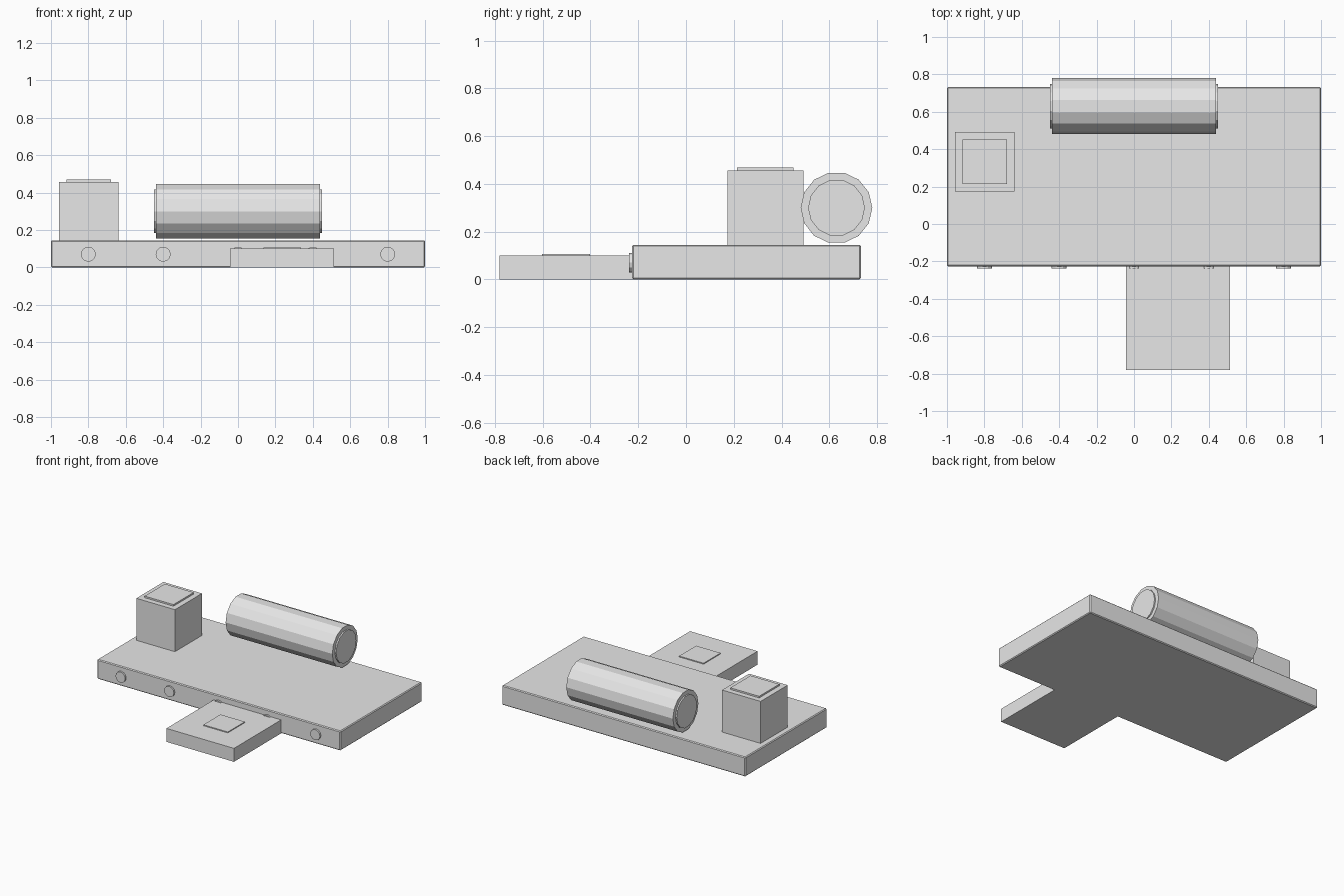
import bpy
import bmesh
from math import pi
from mathutils import Matrix, Vector

cube = bpy.data.objects.get("Cube")
if cube:
    bpy.data.objects.remove(cube, do_unlink=True)

grey = bpy.data.materials.new("light_grey")
grey.use_nodes = True
GREY = (0.8, 0.8, 0.8, 1.0)
grey.diffuse_color = GREY
grey.node_tree.nodes["Principled BSDF"].inputs["Base Color"].default_value = GREY


def finish(name, bm):
    bmesh.ops.recalc_face_normals(bm, faces=bm.faces)
    mesh = bpy.data.meshes.new(name)
    bm.to_mesh(mesh)
    bm.free()
    mesh.materials.append(grey)
    obj = bpy.data.objects.new(name, mesh)
    bpy.context.collection.objects.link(obj)
    return obj


def box(name, low, high):
    low, high = Vector(low), Vector(high)
    bm = bmesh.new()
    bmesh.ops.create_cube(bm, size=1, matrix=Matrix.Translation((low + high) / 2)
                          @ Matrix.Diagonal((high - low).to_4d()))
    return finish(name, bm)


def cylinder(name, centre, radius, length, sides, axis):
    # A vertex of the polygon always points sideways from the axis
    turn = Matrix.Rotation(pi / 2, 4, "X")
    if axis == "X":
        turn = Matrix.Rotation(pi / 2, 4, "Z") @ turn
    bm = bmesh.new()
    bmesh.ops.create_cone(bm, cap_ends=True, segments=sides, radius1=radius,
                          radius2=radius, depth=length,
                          matrix=Matrix.Translation(centre) @ turn)
    # Align so the first polygon vertex lies on the horizontal plane
    spin = Matrix.Rotation(pi / 2, 4, axis)
    if not any(abs(v.co.z - centre[2]) < 1e-4 for v in bm.verts):
        bmesh.ops.rotate(bm, verts=bm.verts, cent=centre, matrix=spin)
    return finish(name, bm)


# Main slab with finely chamfered edges
slab = box("base_slab", (-1, -0.226, 0), (1, 0.732, 0.145))
bevel = slab.modifiers.new("chamfer", "BEVEL")
bevel.width = 0.006
bevel.segments = 1

# Front step with a raised square pad
box("front_step", (-0.042, -0.78, 0), (0.513, -0.2, 0.1))
box("front_step_pad", (0.137, -0.602, 0.095), (0.338, -0.402, 0.107))

# Upright block with a raised lid
box("corner_block", (-0.957, 0.174, 0.14), (-0.64, 0.491, 0.457))
box("corner_block_lid", (-0.917, 0.214, 0.45), (-0.68, 0.451, 0.469))

# Faceted drum lying along x, with smaller end discs
drum_centre = (0, 0.63, 0.3)
cylinder("drum", drum_centre, 0.15, 0.876, 14, "X")
for side, label in ((1, "left"), (-1, "right")):
    cylinder("drum_cap_" + label, (side * 0.437, 0.63, 0.3), 0.119, 0.022, 14, "X")

# Row of round studs along the front edge
for i in range(5):
    cylinder("front_stud_%d" % (i + 1), (-0.8 + 0.4 * i, -0.228, 0.07),
             0.04, 0.02, 12, "Y")
